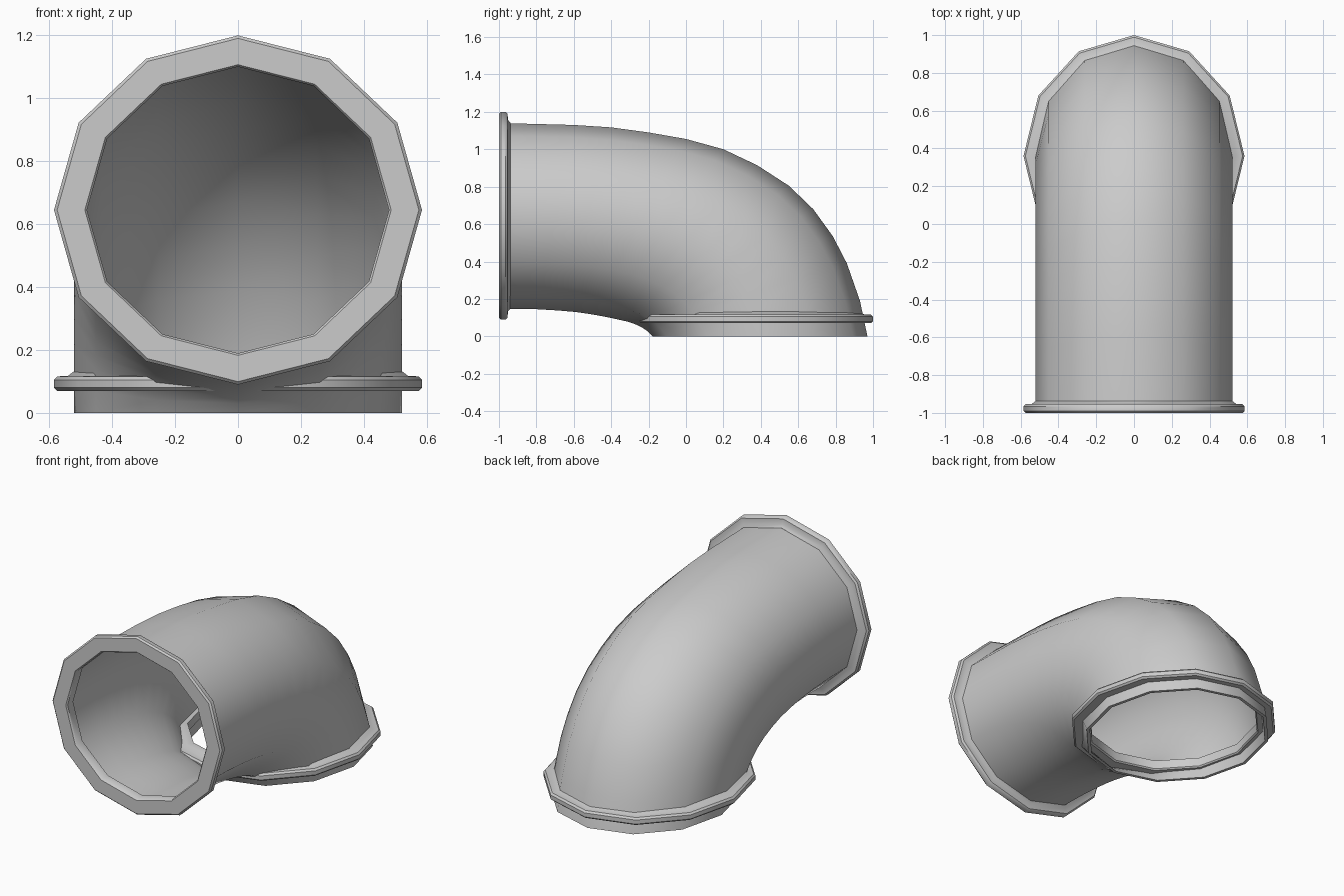
import bpy, bmesh, math
from mathutils import Vector

if "Cube" in bpy.data.objects:
    bpy.data.objects.remove(bpy.data.objects["Cube"])

SIDES = 12
WALL = 0.02


def ring(center, across, up):
    """Twelve points of an ellipse, the first one on the 'up' axis."""
    pts = []
    for i in range(SIDES):
        a = 2 * math.pi * i / SIDES
        pts.append(center + across * math.sin(a) + up * math.cos(a))
    return pts


def closed_skin(name, rings):
    """Skin a list of rings; the last ring joins the first again."""
    bm = bmesh.new()
    loops = [[bm.verts.new(p) for p in r] for r in rings]
    for k, a in enumerate(loops):
        b = loops[(k + 1) % len(loops)]
        for i in range(SIDES):
            j = (i + 1) % SIDES
            bm.faces.new((a[i], a[j], b[j], b[i]))
    bmesh.ops.recalc_face_normals(bm, faces=bm.faces)
    mesh = bpy.data.meshes.new(name)
    bm.to_mesh(mesh)
    bm.free()
    obj = bpy.data.objects.new(name, mesh)
    bpy.context.collection.objects.link(obj)
    bpy.ops.object.select_all(action='DESELECT')
    obj.select_set(True)
    bpy.context.view_layer.objects.active = obj
    bpy.ops.object.shade_smooth_by_angle(angle=math.radians(40))
    return obj


# Elbow pipe: each ring spans from the outer bend to the inner bend (y, z)
outer_bend = [(-0.985, 1.14), (-0.6, 1.13), (-0.4, 1.117), (-0.2, 1.09),
              (0, 1.055), (0.2, 1.0), (0.38, 0.915), (0.55, 0.805),
              (0.68, 0.68), (0.785, 0.535), (0.86, 0.39), (0.93, 0.19), (0.97, 0)]
inner_bend = [(-0.985, 0.148), (-0.80, 0.145), (-0.68, 0.138), (-0.59, 0.13),
              (-0.52, 0.12), (-0.45, 0.108), (-0.40, 0.098), (-0.35, 0.087),
              (-0.31, 0.078), (-0.275, 0.066), (-0.24, 0.05), (-0.21, 0.03), (-0.18, 0)]


def pipe_rings(inset):
    rings = []
    for t, b in zip(outer_bend, inner_bend):
        top, bot = Vector((0, *t)), Vector((0, *b))
        up = (top - bot) / 2
        up -= up.normalized() * inset
        rings.append(ring((top + bot) / 2, Vector((0.522 - inset, 0, 0)), up))
    return rings


closed_skin("elbow_pipe", pipe_rings(0) + pipe_rings(WALL)[::-1])

# Flange profile: (radius, depth from the outside face)
flange = [(0.48, 0.008), (0.487, 0), (0.575, 0), (0.585, 0.01), (0.585, 0.035),
          (0.575, 0.046), (0.54, 0.048), (0.522, 0.062), (0.48, 0.062)]


def make_flange(name, center, up, depth):
    rings = [ring(center + depth * d, Vector((r, 0, 0)), up * r) for r, d in flange]
    closed_skin(name, rings)


# Front flange around the horizontal opening
make_flange("front_flange", Vector((0, -1, 0.645)),
            Vector((0, 0, 0.555 / 0.585)), Vector((0, 1, 0)))
# Bottom flange, a little above the lower opening
make_flange("bottom_flange", Vector((0, 0.36, 0.07)),
            Vector((0, 0.64 / 0.585, 0)), Vector((0, 0, 1)))
